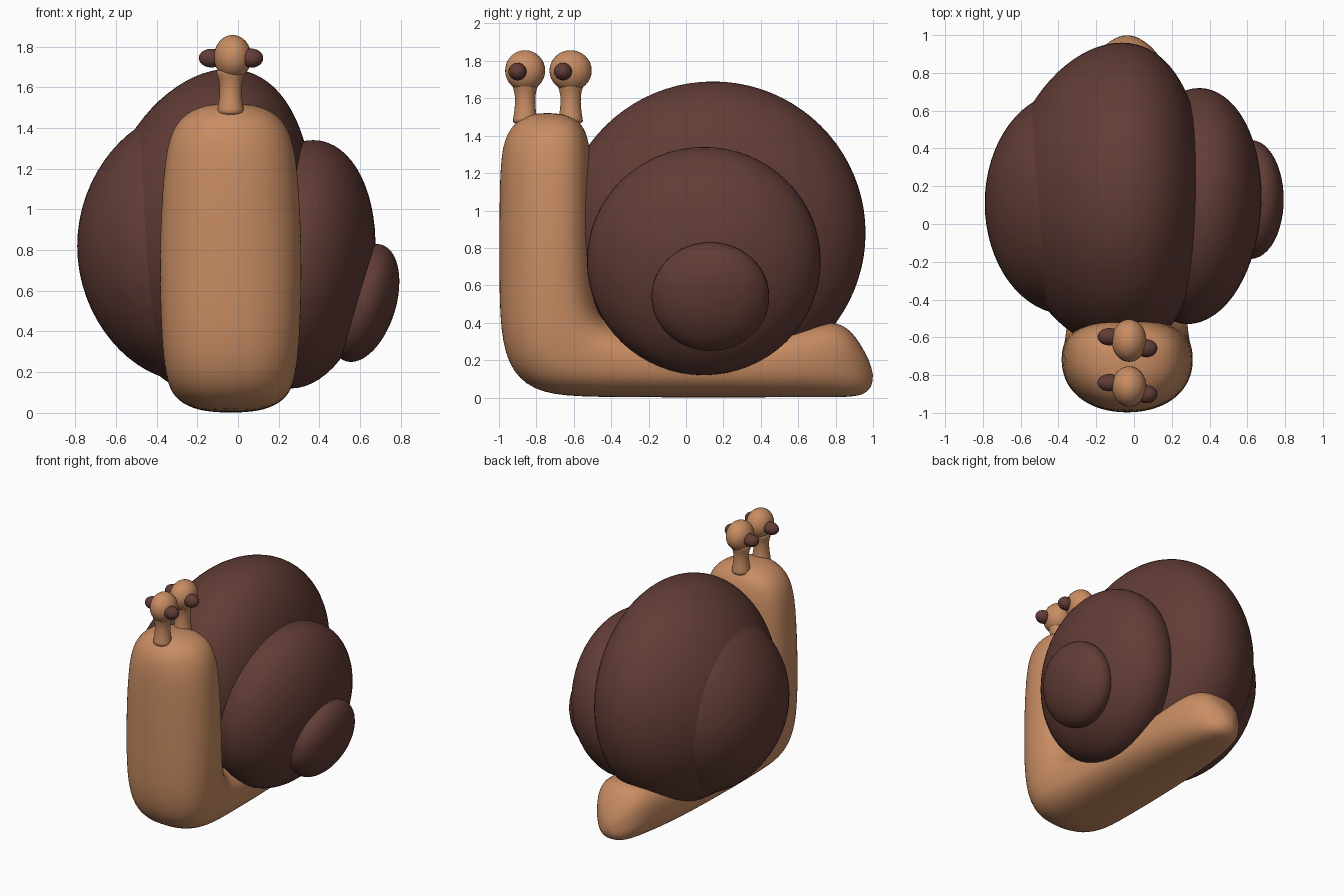
import bpy, bmesh, math
from mathutils import Vector

if "Cube" in bpy.data.objects:
    bpy.data.objects.remove(bpy.data.objects["Cube"])


def material(name, rgb):
    m = bpy.data.materials.new(name)
    m.diffuse_color = (*rgb, 1)
    m.use_nodes = True
    m.node_tree.nodes["Principled BSDF"].inputs["Base Color"].default_value = m.diffuse_color
    return m


TAN = material("tan skin", (0.58, 0.265, 0.125))
BROWN = material("brown shell", (0.122, 0.046, 0.037))
CX = -0.036  # middle of the body in x


def finish(bm, name, mat, subsurf=0):
    bmesh.ops.recalc_face_normals(bm, faces=bm.faces[:])
    me = bpy.data.meshes.new(name)
    bm.to_mesh(me)
    bm.free()
    me.materials.append(mat)
    me.polygons.foreach_set("use_smooth", [True] * len(me.polygons))
    ob = bpy.data.objects.new(name, me)
    bpy.context.collection.objects.link(ob)
    if subsurf:
        mod = ob.modifiers.new("smooth", "SUBSURF")
        mod.levels = mod.render_levels = subsurf
    return ob


def ellipsoid(name, mat, centre, radii, shear=(0, 0), bend=(0, 0), seg=48):
    """Ellipsoid whose x shifts along y and z, linearly (shear) and squared (bend)."""
    bm = bmesh.new()
    bmesh.ops.create_uvsphere(bm, u_segments=seg, v_segments=seg // 2, radius=1)
    for vert in bm.verts:
        u, v, w = vert.co
        dx = shear[0] * v + shear[1] * w + bend[0] * v * v + bend[1] * w * w
        vert.co = Vector(centre) + Vector((radii[0] * u + dx, radii[1] * v, radii[2] * w))
    return finish(bm, name, mat)


def loft(name, mat, rings, subsurf):
    bm = bmesh.new()
    loops = [[bm.verts.new(p) for p in ring] for ring in rings]
    n = len(loops[0])
    for a, b in zip(loops, loops[1:]):
        for i in range(n):
            bm.faces.new((a[i], a[(i + 1) % n], b[(i + 1) % n], b[i]))
    bm.faces.new(loops[0])
    bm.faces.new(loops[-1])
    return finish(bm, name, mat, subsurf)


# Body: rings from the neck top round the bend to the tail
# (outer y, z), (inner y, z), half width, roundness of the outer side
SECTIONS = [
    (-0.80, 1.522, -0.69, 1.522, 0.07, 1.0),
    (-0.90, 1.492, -0.585, 1.497, 0.195, 1.0),
    (-0.978, 1.39, -0.52, 1.415, 0.295, 0.97),
    (-1.0, 1.20, -0.50, 1.20, 0.335, 0.95),
    (-1.0, 0.75, -0.50, 0.75, 0.355, 0.95),
    (-1.0, 0.34, -0.48, 0.50, 0.345, 0.9),
    (-0.935, 0.125, -0.43, 0.41, 0.335, 0.85),
    (-0.78, 0.015, -0.35, 0.375, 0.32, 0.78),
    (-0.50, 0.0, -0.22, 0.36, 0.31, 0.78),
    (0.0, 0.0, 0.05, 0.33, 0.30, 0.78),
    (0.45, 0.0, 0.45, 0.34, 0.28, 0.78),
    (0.70, 0.0, 0.70, 0.405, 0.25, 0.78),
    (0.87, 0.0, 0.84, 0.405, 0.20, 0.78),
    (0.965, 0.015, 0.93, 0.30, 0.125, 0.78),
    (1.003, 0.08, 0.998, 0.16, 0.035, 0.78),
]


def power(v, p):
    return math.copysign(abs(v) ** p, v)


rings = []
for oy, oz, iy, iz, w, rnd in SECTIONS:
    outer, inner = Vector((CX, oy, oz)), Vector((CX, iy, iz))
    mid, half = outer.lerp(inner, 0.55), inner - outer
    ring = []
    for i in range(24):
        c, s = math.cos(math.tau * i / 24), math.sin(math.tau * i / 24)
        p, reach = (0.78, 0.45) if c > 0 else (rnd, 0.55)
        ring.append(mid + half * reach * power(c, p) + Vector((w * power(s, p), 0, 0)))
    rings.append(ring)
loft("body", TAN, rings, 2)

# Shell whorls, from the big opening out to the small tip
ellipsoid("shell_left_lobe", BROWN, (-0.35, 0.11, 0.82), (0.44, 0.59, 0.66),
          bend=(0, 0.08), seg=64)
ellipsoid("shell_main_whorl", BROWN, (-0.15, 0.145, 0.88), (0.525, 0.815, 0.81),
          shear=(0, 0.03), bend=(0.085, 0.075), seg=80)
ellipsoid("shell_second_whorl", BROWN, (0.315, 0.095, 0.73), (0.355, 0.625, 0.61),
          shear=(0.03, 0.055), seg=64)
ellipsoid("shell_tip", BROWN, (0.618, 0.13, 0.54), (0.163, 0.315, 0.29), shear=(0, 0.063))

# Eye stalks with knobs and a dark eye on each side
STALK = [(0.072, 1.46), (0.066, 1.49), (0.056, 1.54), (0.053, 1.62), (0.068, 1.66), (0.08, 1.70)]
for label, y, r in (("front", -0.86, 0.107), ("rear", -0.617, 0.113)):
    loft(f"{label}_stalk", TAN,
         [[Vector((CX + rad * math.cos(t), y + rad * math.sin(t), z))
           for t in (math.tau * i / 20 for i in range(20))] for rad, z in STALK], 1)
    ellipsoid(f"{label}_stalk_knob", TAN, (CX + 0.01, y, 1.748), (0.092, r, 0.109), seg=32)
    ellipsoid(f"{label}_left_eye", BROWN, (-0.13, y + 0.02, 1.743), (0.063, 0.046, 0.046), seg=24)
    ellipsoid(f"{label}_right_eye", BROWN, (0.066, y - 0.041, 1.743), (0.058, 0.048, 0.047), seg=24)
